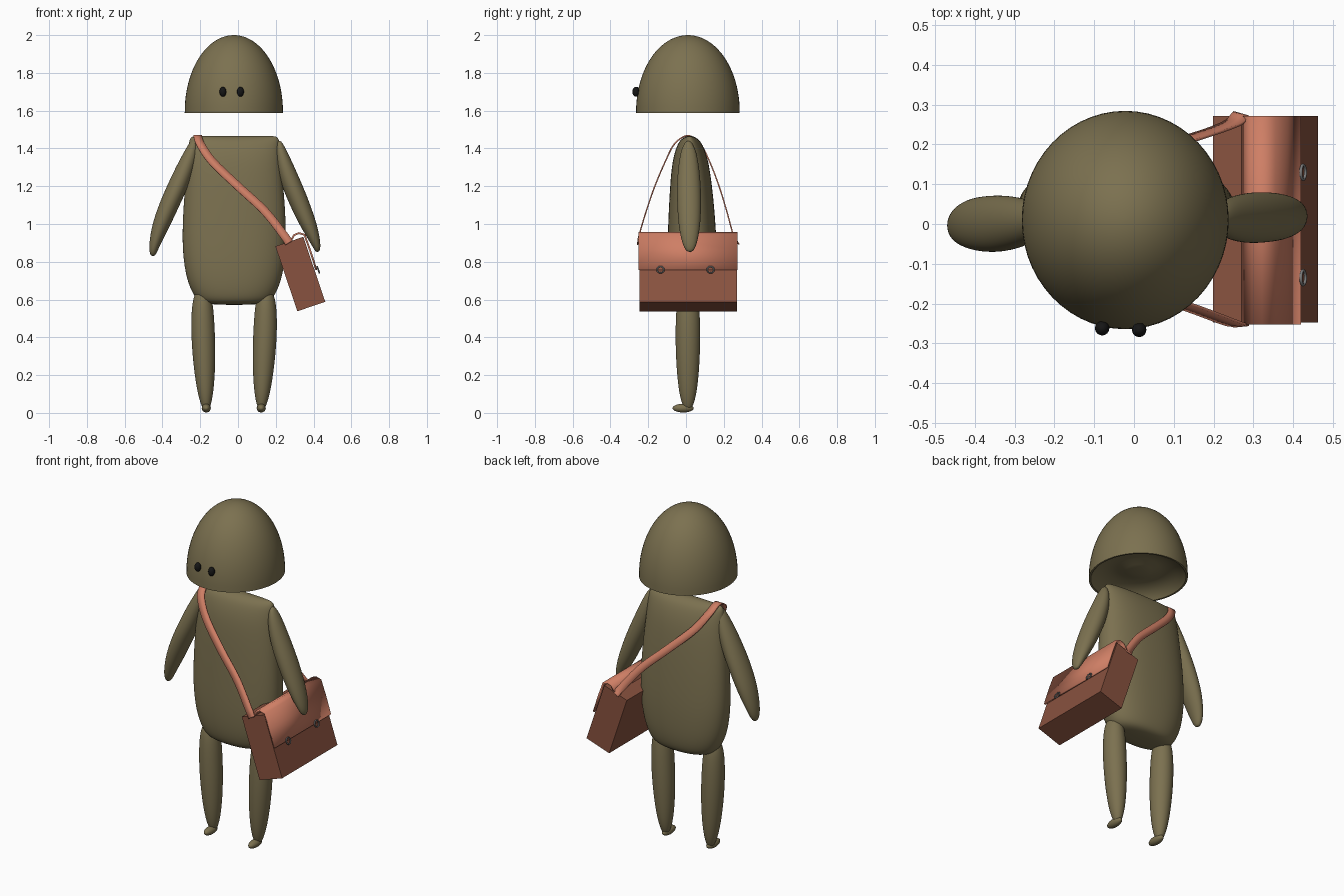
import bpy, bmesh, math
from mathutils import Vector, Matrix

if "Cube" in bpy.data.objects:
    bpy.data.objects.remove(bpy.data.objects["Cube"])


def material(name, rgb):
    m = bpy.data.materials.new(name)
    m.diffuse_color = (*rgb, 1)
    m.use_nodes = True
    m.node_tree.nodes["Principled BSDF"].inputs["Base Color"].default_value = m.diffuse_color
    return m


OLIVE = material("olive", (0.20, 0.165, 0.08))
BLACK = material("black", (0.008, 0.008, 0.008))
BROWN = material("brown_leather", (0.25, 0.085, 0.05))
TAN = material("tan_leather", (0.62, 0.21, 0.13))
METAL = material("metal", (0.2, 0.2, 0.2))


def finish(name, bm, mat, angle=35):
    bmesh.ops.recalc_face_normals(bm, faces=bm.faces)
    me = bpy.data.meshes.new(name)
    bm.to_mesh(me)
    bm.free()
    me.materials.append(mat)
    ob = bpy.data.objects.new(name, me)
    bpy.context.collection.objects.link(ob)
    bpy.ops.object.select_all(action='DESELECT')
    ob.select_set(True)
    bpy.context.view_layer.objects.active = ob
    bpy.ops.object.shade_smooth_by_angle(angle=math.radians(angle))
    return ob


def loft(name, sections, mat, n=32, power=2.0, subdiv=2):
    """Skin horizontal (super)ellipse sections given as (x, y, z, rx, ry)."""
    bm = bmesh.new()
    rings = []
    for x, y, z, rx, ry in sections:
        ring = []
        for i in range(n):
            a = math.tau * i / n
            c, s = math.cos(a), math.sin(a)
            ring.append(bm.verts.new((
                x + rx * math.copysign(abs(c) ** (2 / power), c),
                y + ry * math.copysign(abs(s) ** (2 / power), s), z)))
        rings.append(ring)
    for lo, hi in zip(rings, rings[1:]):
        for i in range(n):
            j = (i + 1) % n
            bm.faces.new((lo[i], lo[j], hi[j], hi[i]))
    bm.faces.new(rings[0])
    bm.faces.new(rings[-1])
    ob = finish(name, bm, mat, 50 if subdiv == 0 else 180)
    if subdiv:
        ob.modifiers.new("smooth", 'SUBSURF').levels = subdiv
        ob.modifiers["smooth"].render_levels = subdiv
    return ob


def ellipsoid(name, loc, radii, mat):
    bm = bmesh.new()
    bmesh.ops.create_uvsphere(bm, u_segments=24, v_segments=14, radius=1,
                              matrix=Matrix.Translation(loc) @ Matrix.Diagonal((*radii, 1)))
    return finish(name, bm, mat, 180)


def ribbon(name, centres, widths, thickness, mat):
    """Flat band through centres; widths are half-width vectors."""
    bm = bmesh.new()
    pairs = [(bm.verts.new(c - w), bm.verts.new(c + w)) for c, w in zip(centres, widths)]
    for p, q in zip(pairs, pairs[1:]):
        bm.faces.new((p[0], p[1], q[1], q[0]))
    ob = finish(name, bm, mat)
    sol = ob.modifiers.new("thickness", 'SOLIDIFY')
    sol.thickness = thickness
    sol.offset = 0
    return ob


def smooth_path(pts, steps=8):
    """Catmull-Rom samples through the points."""
    p = [Vector(v) for v in pts]
    p = [2 * p[0] - p[1]] + p + [2 * p[-1] - p[-2]]
    out = []
    for a, b, c, d in zip(p, p[1:], p[2:], p[3:]):
        for k in range(steps):
            t = k / steps
            out.append(0.5 * (2 * b + (c - a) * t + (2 * a - 5 * b + 4 * c - d) * t * t
                              + (3 * b - a - 3 * c + d) * t ** 3))
    return out + [p[-2]]


# Head: dome with a hollow underside
profile = [(0.02, 1.625), (0.07, 1.63), (0.11, 1.645), (0.16, 1.645), (0.21, 1.625),
           (0.24, 1.60), (0.25, 1.587), (0.26, 1.587)]
for k in range(1, 25):
    t = math.radians(k * 89 / 24)
    profile.append((0.26 * math.cos(t), 1.595 + 0.405 * math.sin(t)))
loft("head", [(-0.022, 0.01, z, r, r * 1.055) for r, z in profile], OLIVE, n=56, subdiv=0)

# Eyes
for name, x, y in (("left_eye", -0.08, -0.262), ("right_eye", 0.013, -0.266)):
    ellipsoid(name, (x, y, 1.70), (0.018, 0.018, 0.026), BLACK)

# Torso: broad and flat, narrowing to a ridge at the shoulders
torso = [(0.572, 0.06, 0.03), (0.576, 0.14, 0.07), (0.59, 0.19, 0.10), (0.63, 0.22, 0.117),
         (0.70, 0.25, 0.128), (0.80, 0.269, 0.132), (0.92, 0.277, 0.13), (1.10, 0.27, 0.12),
         (1.25, 0.256, 0.107), (1.35, 0.247, 0.092), (1.42, 0.242, 0.068),
         (1.45, 0.237, 0.046), (1.464, 0.225, 0.02), (1.466, 0.20, 0.005)]
loft("torso", [(-0.02, 0.032 - 0.012 * max(0, z - 1) / 0.46, z, rx, ry) for z, rx, ry in torso],
     OLIVE, power=2.3)

# Arms: tapered, hanging outwards
loft("left_arm", [(-0.45, -0.005, 0.83, 0.006, 0.008), (-0.45, -0.005, 0.842, 0.018, 0.025),
                  (-0.442, -0.003, 0.89, 0.03, 0.045), (-0.405, 0, 1.0, 0.05, 0.066),
                  (-0.36, 0, 1.11, 0.056, 0.072), (-0.32, 0.002, 1.20, 0.057, 0.07),
                  (-0.275, 0.005, 1.31, 0.05, 0.058), (-0.245, 0.008, 1.39, 0.036, 0.042),
                  (-0.232, 0.01, 1.44, 0.02, 0.022), (-0.23, 0.01, 1.45, 0.006, 0.006)], OLIVE)
loft("right_arm", [(0.42, 0.02, 0.852, 0.006, 0.008), (0.42, 0.02, 0.863, 0.016, 0.025),
                   (0.407, 0.019, 0.91, 0.03, 0.043), (0.37, 0.018, 1.0, 0.048, 0.059),
                   (0.325, 0.017, 1.11, 0.055, 0.064), (0.288, 0.015, 1.20, 0.056, 0.064),
                   (0.248, 0.014, 1.31, 0.047, 0.055), (0.228, 0.013, 1.39, 0.03, 0.04),
                   (0.22, 0.012, 1.43, 0.015, 0.02), (0.22, 0.012, 1.44, 0.005, 0.006)], OLIVE)

# Legs: (z, radius x, radius y) leaning from hip to ankle
leg = [(0.012, 0.006, 0.01), (0.025, 0.02, 0.022), (0.08, 0.037, 0.042), (0.18, 0.052, 0.056),
       (0.32, 0.062, 0.065), (0.46, 0.063, 0.066), (0.58, 0.056, 0.06), (0.64, 0.038, 0.045),
       (0.665, 0.01, 0.012)]
for side, foot_x, hip_x in (("left", -0.168, -0.188), ("right", 0.123, 0.147)):
    loft(side + "_leg", [(foot_x + (hip_x - foot_x) * min(1, z / 0.5), 0.01, z, rx, ry)
                         for z, rx, ry in leg], OLIVE)
    ellipsoid(side + "_foot", (foot_x, -0.015, 0.025), (0.024, 0.056, 0.023), OLIVE)

# Bag body: box tilted outwards
bm = bmesh.new()
bmesh.ops.create_cube(bm, size=1, matrix=Matrix.Translation((0.33, 0.012, 0.735))
                      @ Matrix.Rotation(math.radians(-18.7), 4, 'Y')
                      @ Matrix.Diagonal((0.156, 0.518, 0.363, 1)))
finish("bag_body", bm, BROWN)

# Bag flap: sheet folded over the top and outer face
flap = [(0.275, 0.905), (0.298, 0.942), (0.322, 0.952), (0.352, 0.943), (0.382, 0.86), (0.415, 0.757)]
ribbon("bag_flap", [Vector((x, 0.01, z)) for x, z in flap],
       [Vector((0, 0.262, 0))] * len(flap), 0.01, TAN)

# Bag buckles
for i, y in enumerate((-0.135, 0.13)):
    bpy.ops.mesh.primitive_torus_add(major_radius=0.018, minor_radius=0.004, major_segments=20,
                                     minor_segments=8, location=(0.425, y, 0.758),
                                     rotation=(0, math.radians(71.3), 0))
    ring = bpy.context.object
    ring.name = "bag_buckle_%d" % (i + 1)
    ring.data.materials.append(METAL)
    bpy.ops.object.shade_smooth()

# Shoulder strap: from the bag front, over the far shoulder, to the bag back
strap = smooth_path([(0.27, -0.255, 0.90), (0.24, -0.247, 0.945), (0.14, -0.21, 1.07),
                     (0.0, -0.165, 1.20), (-0.135, -0.11, 1.33), (-0.20, -0.06, 1.425),
                     (-0.213, 0.01, 1.468), (-0.20, 0.075, 1.425), (-0.135, 0.125, 1.33),
                     (0.0, 0.175, 1.20), (0.14, 0.215, 1.07), (0.24, 0.25, 0.945),
                     (0.27, 0.275, 0.90)])
half = []
for i, c in enumerate(strap):
    t = (strap[min(i + 1, len(strap) - 1)] - strap[max(i - 1, 0)]).normalized()
    side = Vector((1, 0, 0))
    half.append((side - side.dot(t) * t).normalized() * 0.022)
ribbon("shoulder_strap", strap, half, 0.007, TAN)
